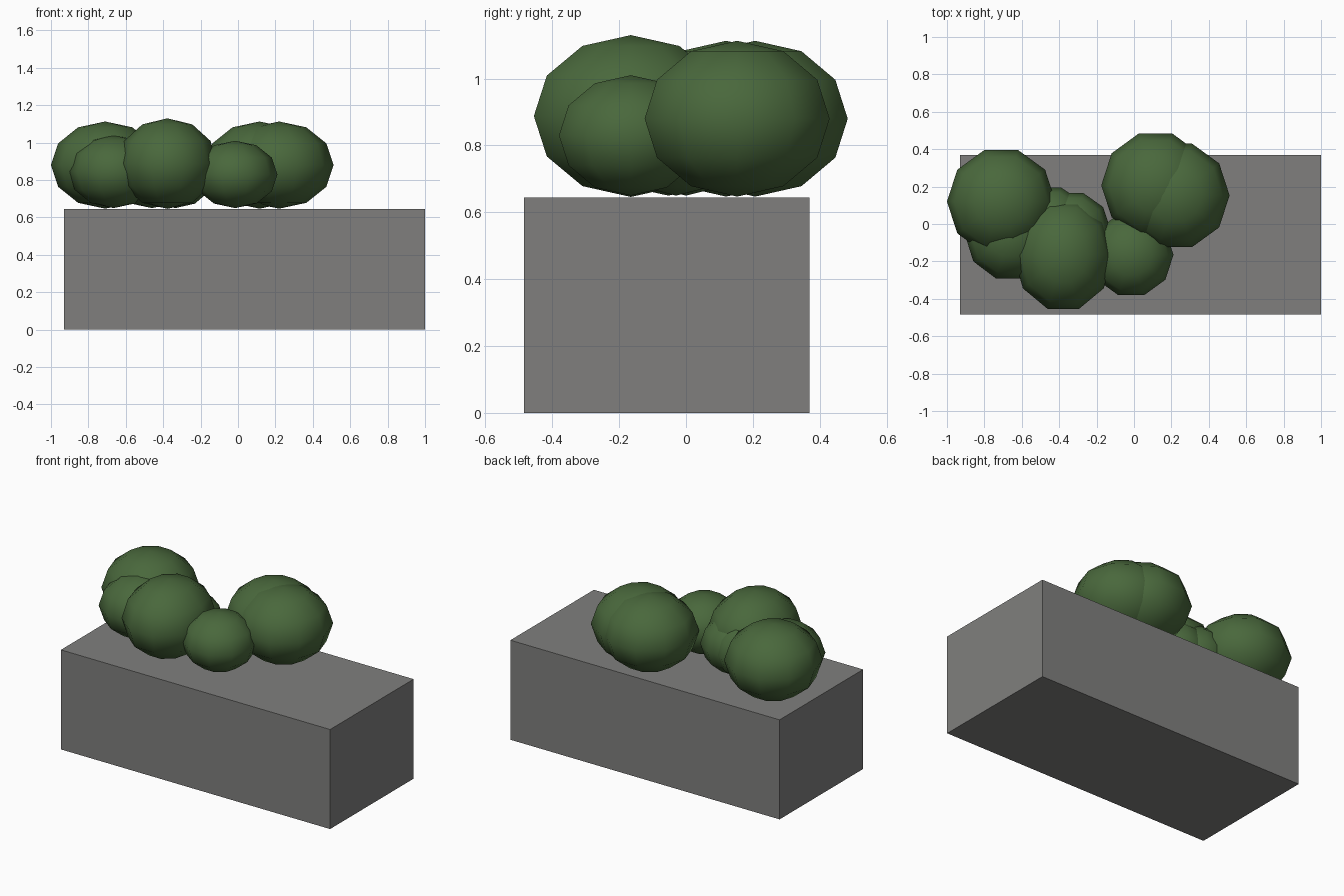
import bpy

if "Cube" in bpy.data.objects:
    bpy.data.objects.remove(bpy.data.objects["Cube"])


def make_material(name, color):
    mat = bpy.data.materials.new(name)
    mat.diffuse_color = (*color, 1.0)
    mat.use_nodes = True
    mat.node_tree.nodes["Principled BSDF"].inputs["Base Color"].default_value = mat.diffuse_color
    return mat


stone = make_material("stone grey", (0.215, 0.213, 0.208))
leaf = make_material("leaf green", (0.067, 0.138, 0.045))

# Solid rectangular planter
bpy.ops.mesh.primitive_cube_add(size=1, location=(0.035, -0.0575, 0.3225))
planter = bpy.context.object
planter.name = "planter_box"
planter.scale = (1.93, 0.855, 0.645)
bpy.ops.object.transform_apply(location=False, rotation=False, scale=True)
planter.data.materials.append(stone)


def shrub(name, center, radii):
    """Low-poly squashed ball: ten sides, six bands, a corner on +x."""
    bpy.ops.mesh.primitive_uv_sphere_add(segments=10, ring_count=6, radius=1,
                                         location=center)
    ball = bpy.context.object
    ball.name = name
    # quarter turn puts the corners on the x axis
    ball.rotation_euler = (0, 0, 1.5707963)
    bpy.ops.object.transform_apply(location=False, rotation=True, scale=False)
    ball.scale = radii
    bpy.ops.object.transform_apply(location=False, rotation=False, scale=True)
    # the corners must reach the full x radius
    if max(v.co.x for v in ball.data.vertices) < radii[0] * 0.99:
        for v in ball.data.vertices:
            v.co.x, v.co.y = (v.co.y * radii[0] / radii[1],
                              -v.co.x * radii[1] / radii[0])
    bpy.ops.object.shade_smooth()
    ball.data.materials.append(leaf)


# Shrubs on top of the planter
shrub("shrub_back_left", (-0.71, 0.12, 0.88), (0.29, 0.29, 0.233))
shrub("shrub_front_left", (-0.665, -0.053, 0.845), (0.24, 0.25, 0.195))
shrub("shrub_middle", (-0.378, -0.165, 0.888), (0.267, 0.305, 0.242))
shrub("shrub_hidden_left", (-0.46, 0.0, 0.83), (0.225, 0.205, 0.18))
shrub("shrub_hidden_right", (-0.335, -0.03, 0.83), (0.21, 0.205, 0.18))
shrub("shrub_front_small", (-0.015, -0.165, 0.83), (0.226, 0.226, 0.18))
shrub("shrub_back_right", (0.115, 0.207, 0.88), (0.29, 0.291, 0.233))
shrub("shrub_right", (0.22, 0.153, 0.88), (0.291, 0.291, 0.233))
